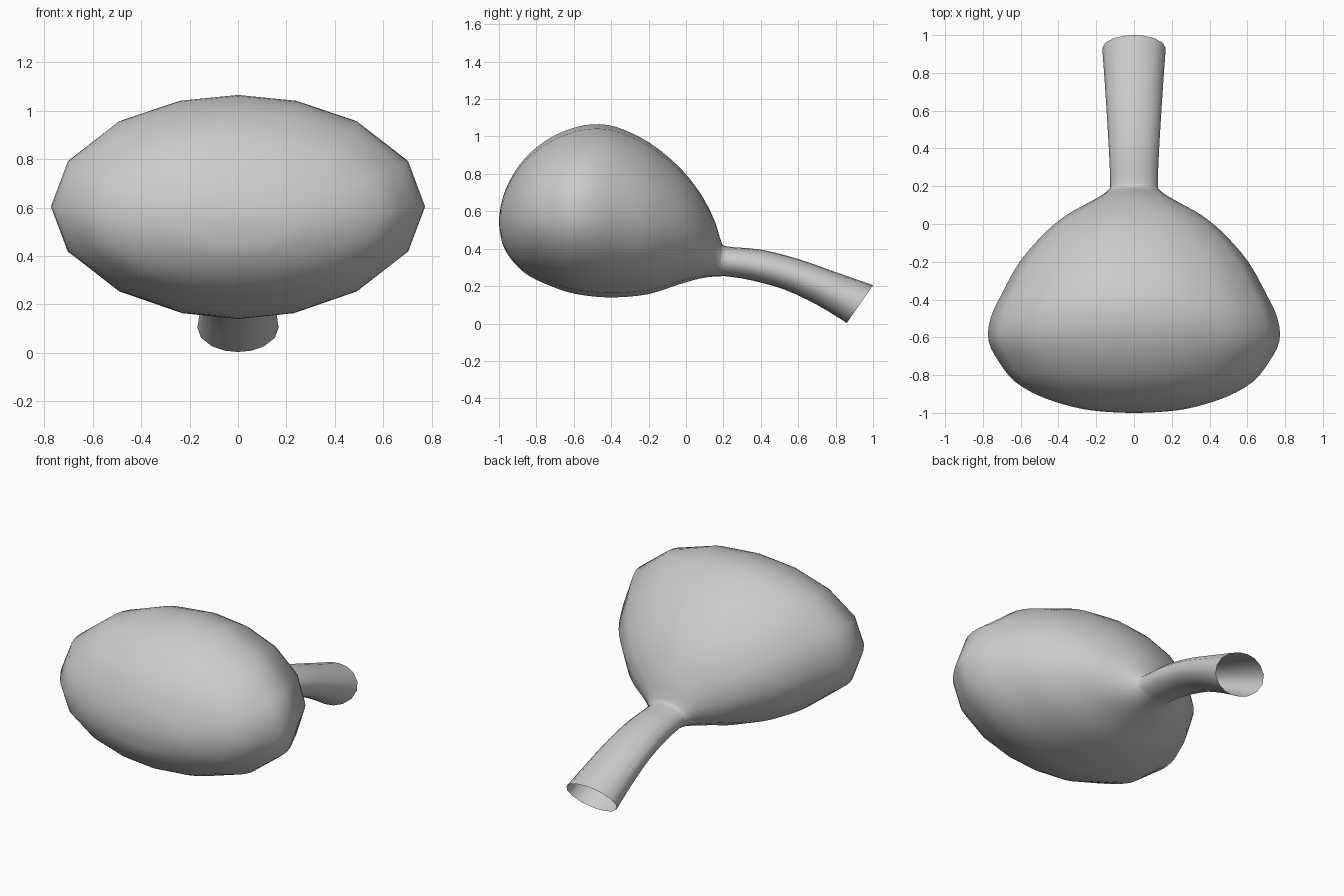
import bpy, bmesh, math

if "Cube" in bpy.data.objects:
    bpy.data.objects.remove(bpy.data.objects["Cube"])

# Cross-sections front to back: top y, top z, bottom y, bottom z, half width
SECTIONS = [
    (-1.0, .55, -1.0, .55, 0),
    (-.99, .63, -.993, .48, .18),
    (-.965, .715, -.973, .405, .32),
    (-.91, .82, -.92, .325, .49),
    (-.83, .915, -.84, .255, .63),
    (-.73, .99, -.73, .203, .715),
    (-.62, 1.04, -.62, .165, .77),
    (-.50, 1.065, -.50, .145, .76),
    (-.37, 1.05, -.37, .14, .70),
    (-.20, .97, -.20, .157, .605),
    (-.05, .85, -.05, .205, .475),
    (.05, .735, .04, .232, .36),
    (.115, .63, .10, .245, .25),
    (.16, .53, .14, .25, .175),
    (.188, .44, .18, .252, .132),
    (.22, .412, .22, .252, .126),
    (.40, .395, .35, .231, .132),
    (.60, .345, .53, .18, .143),
    (.80, .275, .70, .10, .155),
    (1.0, .205, .86, .003, .168),
]
STEPS = 3
QUARTER = [0, 18.5, 40, 65.5]
ANGLES = [math.radians(a) for a in
          QUARTER + [90] + [180 - a for a in QUARTER[:0:-1]]
          + [180 + a for a in QUARTER] + [270] + [360 - a for a in QUARTER[:0:-1]]]


def spline(a, b, c, d, t):
    return [.5 * (2*q + (r - p)*t + (2*p - 5*q + 4*r - s)*t*t + (3*q - p - 3*r + s)*t**3)
            for p, q, r, s in zip(a, b, c, d)]


# Smooth the sections; the rounded nose continues through its pole
s1 = SECTIONS[1]
before = (s1[2], s1[3], s1[0], s1[1], -s1[4])
after = tuple(2*q - p for p, q in zip(SECTIONS[-2], SECTIONS[-1]))
pts = [before] + SECTIONS + [after]
rows = []
for i in range(1, len(pts) - 2):
    rows += [spline(*pts[i-1:i+3], k / STEPS) for k in range(STEPS)]
rows.append(SECTIONS[-1])

# Bulb and open curved neck lofted as one skin
bm = bmesh.new()
pole = bm.verts.new((0, -1, .55))
prev = None
for ty, tz, by, bz, w in rows[1:]:
    cy, cz, hy, hz = (ty + by)/2, (tz + bz)/2, (ty - by)/2, (tz - bz)/2
    ring = [bm.verts.new((w * math.sin(a), cy + hy * math.cos(a), cz + hz * math.cos(a)))
            for a in ANGLES]
    n = len(ring)
    for j in range(n):
        k = (j + 1) % n
        bm.faces.new((pole, ring[j], ring[k]) if prev is None
                     else (prev[j], ring[j], ring[k], prev[k]))
    prev = ring
bmesh.ops.recalc_face_normals(bm, faces=bm.faces)
mesh = bpy.data.meshes.new("bulb_with_neck")
bm.to_mesh(mesh)
bm.free()
for p in mesh.polygons:
    p.use_smooth = True
obj = bpy.data.objects.new("bulb_with_neck", mesh)
bpy.context.collection.objects.link(obj)
